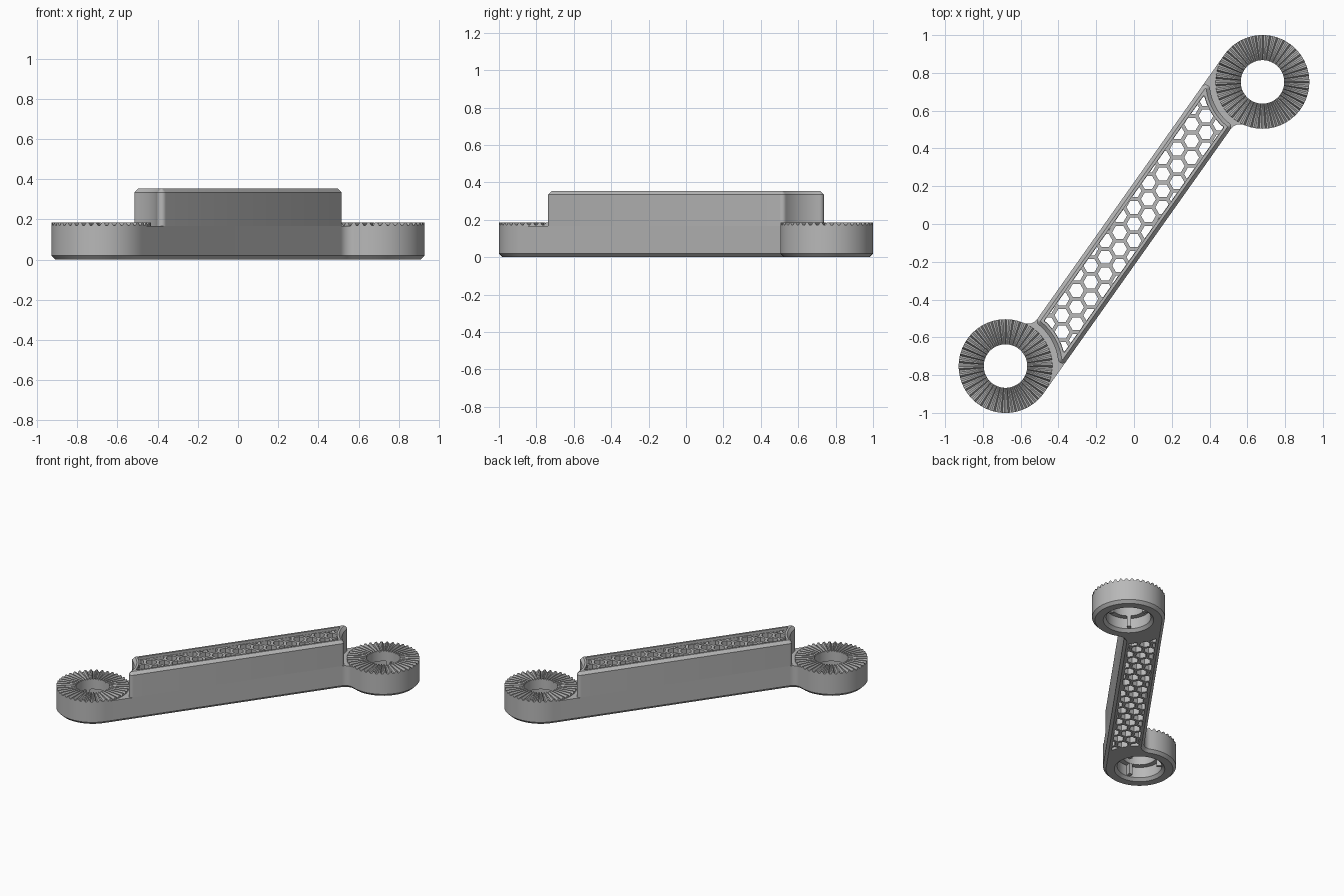
import bpy, bmesh
from math import radians, sin, cos, pi, sqrt, atan2
from mathutils import Matrix, Vector

cube = bpy.data.objects.get("Cube")
if cube:
    bpy.data.objects.remove(cube, do_unlink=True)

# Main dimensions, in the arm's own frame with the arm along x
TURN = radians(54.7)
END = Vector((1.007, -0.1205))
RING, BORE = 0.248, 0.115
HALF = RING + END.y
FILLET, CLEAR, ROUND, WALL = 0.06, 0.28, 0.024, 0.035
STEP, TOP, CHAMFER = 0.168, 0.355, 0.02

grey = bpy.data.materials.new("mid_grey")
grey.use_nodes = True
colour = (0.48, 0.48, 0.48, 1)
grey.diffuse_color = colour
grey.node_tree.nodes["Principled BSDF"].inputs["Base Color"].default_value = colour


def make(name, bm):
    bmesh.ops.recalc_face_normals(bm, faces=bm.faces)
    mesh = bpy.data.meshes.new(name)
    bm.to_mesh(mesh)
    bm.free()
    mesh.materials.append(grey)
    obj = bpy.data.objects.new(name, mesh)
    bpy.context.collection.objects.link(obj)
    return obj


def arc(centre, r, a0, a1, n):
    angles = [a0 + (a1 - a0) * i / n for i in range(n + 1)]
    return [centre + r * Vector((cos(a), sin(a))) for a in angles]


def add_loft(bm, layers):
    # stack outlines of equal length, each a (points, height) pair
    rows = [[bm.verts.new((p.x, p.y, z)) for p in pts] for pts, z in layers]
    bm.faces.new(rows[0])
    bm.faces.new(rows[-1])
    for low, high in zip(rows, rows[1:]):
        for i in range(len(low)):
            bm.faces.new((low[i - 1], low[i], high[i], high[i - 1]))


def loft(name, layers):
    bm = bmesh.new()
    add_loft(bm, layers)
    return make(name, bm)


def cone(name, centre, r0, r1, z0, z1):
    circle = [arc(centre, r, 0, 2 * pi, 80)[:-1] for r in (r0, r1)]
    return loft(name, [(circle[0], z0), (circle[1], z1)])


def cut(obj, cutter, operation='DIFFERENCE'):
    mod = obj.modifiers.new("cut", 'BOOLEAN')
    mod.object, mod.operation, mod.solver = cutter, operation, 'EXACT'
    deps = bpy.context.evaluated_depsgraph_get()
    mesh = bpy.data.meshes.new_from_object(obj.evaluated_get(deps))
    obj.modifiers.clear()
    obj.data = mesh


def both_ends(points):
    return points + [-p for p in points]


def base_outline(inset):
    # tangent on one side of each ring, filleted on the other
    r, half, fillet = RING - inset, HALF - inset, FILLET + inset
    drop = -half - fillet - END.y
    hollow = Vector((END.x - sqrt((r + fillet) ** 2 - drop ** 2), -half - fillet))
    a = atan2(END.y - hollow.y, END.x - hollow.x)
    return both_ends(arc(hollow, fillet, pi / 2, a, 10)[:-1]
                     + arc(END, r, a - pi, pi / 2, 56))


def beam_outline(inset, corner):
    # straight sides, concave ends that clear the rings, rounded corners
    half, r = HALF - inset, CLEAR + inset
    centres, angles = [], []
    for y in (-half + corner, half - corner):
        c = Vector((END.x - sqrt((r + corner) ** 2 - (y - END.y) ** 2), y))
        centres.append(c)
        angles.append(atan2(END.y - c.y, END.x - c.x))
    return both_ends(arc(centres[0], corner, -pi / 2, angles[0], 6)
                     + arc(END, r, angles[0] + pi, angles[1] + pi, 24)[1:-1]
                     + arc(centres[1], corner, angles[1], pi / 2, 8))


# Lower body and upper beam
lower_body = loft("lower_body", [(base_outline(CHAMFER), 0), (base_outline(0), CHAMFER),
                                 (base_outline(0), STEP)])
outer = beam_outline(0, ROUND)
upper_beam = loft("upper_beam", [(outer, STEP), (outer, TOP - CHAMFER),
                                 (beam_outline(CHAMFER, ROUND - CHAMFER), TOP)])

# Honeycomb cutter, trimmed to the inside of the beam walls
PITCH, HEX = 0.088, 0.0395
bm = bmesh.new()
for i in range(-9, 10):
    for j in range(-13, 14):
        p = Vector((i * PITCH * sqrt(3) / 2, (j + (i % 2) / 2) * PITCH))
        p.rotate(Matrix.Rotation(-TURN, 2))
        if abs(p.y) < HALF + 0.02 and abs(p.x) < 0.95:
            hexagon = arc(p, HEX, -TURN, 2 * pi - TURN, 6)[:-1]
            add_loft(bm, [(hexagon, -0.1), (hexagon, 0.5)])
honeycomb = make("honeycomb_cutter", bm)
inside = beam_outline(WALL + 0.002, 0.006)
trim = loft("trim_cutter", [(inside, -0.05), (inside, 0.45)])
cut(honeycomb, trim, 'INTERSECT')
pocket = beam_outline(WALL, 0.006)
recess = loft("recess_cutter", [(pocket, TOP - 0.02), (pocket, 0.47)])
cut(upper_beam, recess)
for body in (lower_body, upper_beam):
    cut(body, honeycomb)
helpers = [honeycomb, trim, recess]
parts = [lower_body, upper_beam]


def toothed_ring(name, centre, teeth=40):
    # annulus with flat-topped teeth running around the ring
    bm = bmesh.new()
    n = teeth * 4
    rows = []
    for i in range(n):
        t = 2 * pi * i / n
        peak = i % 4 < 2
        section = [(BORE, STEP), (RING, STEP),
                   (RING, 0.186 if peak else 0.171), (BORE, 0.185 if peak else 0.173)]
        rows.append([bm.verts.new((centre.x + r * cos(t), centre.y + r * sin(t), z))
                     for r, z in section])
    for i in range(n):
        p, q = rows[i], rows[(i + 1) % n]
        for k in range(4):
            bm.faces.new((p[k], p[(k + 1) % 4], q[(k + 1) % 4], q[k]))
    return make(name, bm)


# Ring ends: bore, counterbore, teeth and three inner ribs
for side, centre, first in (("left", END, 108), ("right", -END, 140)):
    for r0, r1, z0, z1 in ((BORE, BORE, -0.1, 0.3), (0.152, 0.152, -0.1, 0.1),
                           (0.182, 0.152, -0.01, 0.02)):
        cutter = cone("bore_cutter", centre, r0, r1, z0, z1)
        cut(lower_body, cutter)
        helpers.append(cutter)
    parts.append(toothed_ring(side + "_ring_teeth", centre))
    bm = bmesh.new()
    for k in range(3):
        turn = Matrix.Rotation(radians(first + 120 * k) - TURN, 4, 'Z')
        place = (Matrix.Translation((centre.x, centre.y, 0.062)) @ turn
                 @ Matrix.Translation((0.138, 0, 0))
                 @ Matrix.Diagonal((0.042, 0.026, 0.08, 1)))
        bmesh.ops.create_cube(bm, size=1, matrix=place)
    parts.append(make(side + "_ring_ribs", bm))

for obj in helpers:
    bpy.data.objects.remove(obj, do_unlink=True)

# Turn the arm into place and shade it
bpy.ops.object.select_all(action='DESELECT')
for obj in parts:
    obj.rotation_euler.z = TURN
    obj.select_set(True)
bpy.context.view_layer.objects.active = lower_body
bpy.ops.object.shade_smooth_by_angle(angle=radians(30))
